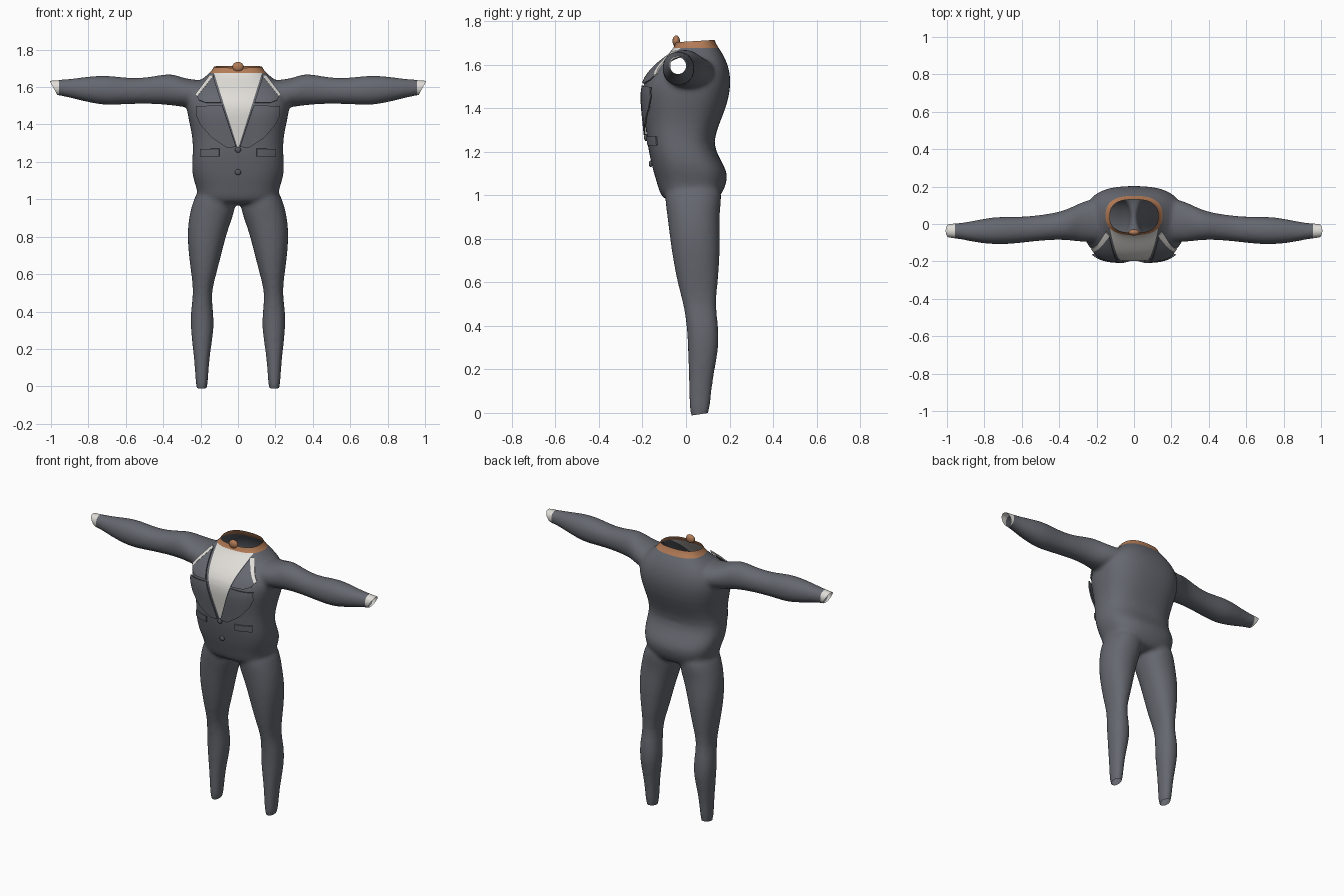
import bpy, bmesh, math
from mathutils import Vector
from mathutils.bvhtree import BVHTree

cube = bpy.data.objects.get("Cube")
if cube:
    bpy.data.objects.remove(cube)


def material(name, rgb):
    m = bpy.data.materials.new(name)
    m.use_nodes = True
    m.diffuse_color = (*rgb, 1)
    bsdf = m.node_tree.nodes["Principled BSDF"]
    bsdf.inputs["Base Color"].default_value = (*rgb, 1)
    bsdf.inputs["Roughness"].default_value = 0.8
    return m


SUIT = material("suit grey", (0.13, 0.138, 0.16))
SHIRT = material("shirt white", (0.75, 0.73, 0.69))
SKIN = material("skin tan", (0.45, 0.2, 0.095))
BUTTON = material("button dark grey", (0.09, 0.095, 0.11))


def add_object(name, bm, mats, smooth=True):
    me = bpy.data.meshes.new(name)
    bm.to_mesh(me)
    bm.free()
    for m in mats:
        me.materials.append(m)
    for p in me.polygons:
        p.use_smooth = smooth
    ob = bpy.data.objects.new(name, me)
    bpy.context.scene.collection.objects.link(ob)
    return ob


def loft(bm, rings, place, power, n=24):
    """Closed tube through rings of (position, a min, a max, b min, b max)."""
    loops = []
    for pos, a0, a1, b0, b1 in rings:
        loop = []
        for i in range(n):
            t = math.tau * i / n
            c, s = math.cos(t), math.sin(t)
            u = math.copysign(abs(c) ** (2 / power), c)
            v = math.copysign(abs(s) ** (2 / power), s)
            loop.append(bm.verts.new(place(pos, (a0 + a1 + (a1 - a0) * u) / 2,
                                           (b0 + b1 + (b1 - b0) * v) / 2)))
        loops.append(loop)
    for lo, hi in zip(loops, loops[1:]):
        for i in range(n):
            j = (i + 1) % n
            bm.faces.new((lo[i], lo[j], hi[j], hi[i]))
    bm.faces.new(loops[0][::-1])
    bm.faces.new(loops[-1])


# Torso: height, half width, front, back
torso = [(0.97, .17, -.09, .13), (1.0, .215, -.12, .165), (1.06, .222, -.135, .19),
         (1.11, .242, -.152, .192), (1.17, .25, -.165, .155), (1.24, .243, -.18, .122),
         (1.33, .243, -.188, .155), (1.42, .265, -.2, .192), (1.5, .28, -.205, .207),
         (1.56, .27, -.175, .204), (1.61, .235, -.125, .19), (1.65, .185, -.08, .17),
         (1.685, .14, -.05, .145), (1.72, .122, -.043, .125), (1.8, .12, -.04, .12)]
# Leg: height, inner, outer, front, back
leg = [(1.08, .03, .2, -.09, .15), (1.0, .01, .238, -.1, .168), (.93, .018, .258, -.09, .155),
       (.85, .05, .27, -.08, .155), (.75, .078, .27, -.068, .158), (.6, .115, .25, -.042, .148),
       (.5, .145, .236, -.012, .135), (.4, .131, .255, .003, .15), (.3, .128, .253, .009, .152),
       (.2, .146, .241, .011, .132), (.1, .157, .23, .014, .116), (-.06, .164, .224, .015, .105)]
# Arm: side position, front, back, bottom, top
arm = [(.12, -.09, .13, 1.5, 1.64), (.22, -.1, .14, 1.49, 1.636), (.3, -.095, .11, 1.493, 1.65),
       (.36, -.085, .075, 1.503, 1.678), (.45, -.085, .055, 1.51, 1.657),
       (.55, -.095, .042, 1.51, 1.645), (.65, -.107, .038, 1.505, 1.657),
       (.72, -.11, .04, 1.503, 1.664), (.8, -.106, .03, 1.518, 1.657),
       (.88, -.092, .012, 1.538, 1.646), (.96, -.075, .002, 1.558, 1.638),
       (1.06, -.072, 0, 1.562, 1.635)]

bm = bmesh.new()
loft(bm, [(z, -w, w, f, b) for z, w, f, b in torso], lambda p, a, b: (a, b, p), 2.6)
for side in (1, -1):
    loft(bm, leg, lambda p, a, b: (side * a, b, p), 2.2)
    loft(bm, arm, lambda p, a, b: (side * p, a, b), 2.1)
bmesh.ops.recalc_face_normals(bm, faces=bm.faces)
suit = add_object("suit", bm, [])

# Fuse limbs and torso into one smooth skin
suit.modifiers.new("round", 'SUBSURF').levels = 1
fuse = suit.modifiers.new("fuse", 'REMESH')
fuse.mode = 'VOXEL'
fuse.voxel_size = 0.011
blend = suit.modifiers.new("blend", 'SMOOTH')
blend.factor = 0.5
blend.iterations = 8
graph = bpy.context.evaluated_depsgraph_get()
fused = bpy.data.meshes.new_from_object(suit.evaluated_get(graph))
suit.modifiers.clear()

bm = bmesh.new()
bm.from_mesh(fused)
surface = BVHTree.FromBMesh(bm)


def cut(co, no, keep=lambda c: True, remove=False):
    faces = [f for f in bm.faces if keep(f.calc_center_median())]
    edges = {e for f in faces for e in f.edges}
    verts = {v for f in faces for v in f.verts}
    bmesh.ops.bisect_plane(bm, geom=[*faces, *edges, *verts], plane_co=co,
                           plane_no=no, clear_outer=remove)


# Open the neck, sleeves and trouser ends, and cut the colour borders
NECK, V_LOW, V_TOP, V_WIDE, CUFF = 1.676, 1.27, 1.68, 0.13, 0.957
cut((0, .1, 1.712), (0, -.06, 1), remove=True)
cut((0, .105, 0), (0, .15, -1), remove=True)
cut((0, 0, NECK), (0, 0, 1), lambda c: abs(c.x) < .25)
for side in (1, -1):
    cut((side, 0, 1.62), (side, 0, -.55), lambda c: side * c.x > .9, True)
    cut((side * CUFF, 0, 0), (side, 0, 0), lambda c: side * c.x > .9)
    cut((0, 0, V_LOW), (side * (V_TOP - V_LOW), 0, -V_WIDE),
        lambda c: c.y < .02 and c.z > 1.2 and abs(c.x) < .25)

for f in bm.faces:
    c = f.calc_center_median()
    in_v = abs(c.x) < (c.z - V_LOW) * V_WIDE / (V_TOP - V_LOW)
    if c.z > NECK and abs(c.x) < .25:
        f.material_index = 2
    elif abs(c.x) > CUFF or (c.y < .02 and in_v):
        f.material_index = 1
    f.smooth = True
bm.to_mesh(suit.data)
bm.free()
for m in (SUIT, SHIRT, SKIN):
    suit.data.materials.append(m)


def plate(name, outline, mat, gap, lift=0.0, thick=0.007):
    """Flat cloth piece draped over the front, from an x, z outline."""
    for side, label in ((1, "left"), (-1, "right")):
        pb = bmesh.new()
        pb.faces.new([pb.verts.new((side * x, 0, z)) for x, z in outline])
        bmesh.ops.triangulate(pb, faces=pb.faces)
        bmesh.ops.subdivide_edges(pb, edges=pb.edges, cuts=5, use_grid_fill=True)
        for v in pb.verts:
            hit = surface.ray_cast(Vector((v.co.x, -1, v.co.z)), Vector((0, 1, 0)))[0]
            if hit:
                v.co.y = hit.y - gap - lift * max(abs(v.co.x) - .08, 0)
        bmesh.ops.recalc_face_normals(pb, faces=pb.faces)
        if sum(f.normal.y for f in pb.faces) > 0:
            bmesh.ops.reverse_faces(pb, faces=pb.faces)
        ob = add_object(f"{label}_{name}", pb, [mat])
        solid = ob.modifiers.new("thickness", 'SOLIDIFY')
        solid.thickness = thick
        solid.offset = 0
        edge = ob.modifiers.new("edges", 'EDGE_SPLIT')
        edge.split_angle = math.radians(40)


# Lapels, collar flaps, shirt collar edges and pocket flaps
plate("lapel", [(.01, 1.28), (.06, 1.276), (.14, 1.33), (.2, 1.4), (.222, 1.45),
                (.222, 1.498), (.16, 1.5), (.085, 1.505)], SUIT, .01, .1)
plate("collar_flap", [(.088, 1.515), (.17, 1.515), (.208, 1.53), (.218, 1.55),
                      (.132, 1.655)], SUIT, .012, .1)
plate("shirt_collar", [(.128, 1.66), (.218, 1.548), (.228, 1.56), (.15, 1.662)],
      SHIRT, .014, .1)
plate("pocket_flap", [(.1, 1.23), (.2, 1.23), (.2, 1.27), (.1, 1.27)], SUIT, .006)


def ball(name, co, size, mat):
    b = bmesh.new()
    bmesh.ops.create_uvsphere(b, u_segments=16, v_segments=10, radius=1)
    for v in b.verts:
        v.co = Vector(co) + Vector(a * s for a, s in zip(v.co, size))
    add_object(name, b, [mat])


# Jacket buttons and throat
for name, z in (("upper_button", 1.265), ("lower_button", 1.145)):
    hit = surface.ray_cast(Vector((0, -1, z)), Vector((0, 1, 0)))[0]
    ball(name, (0, hit.y - .004, z), (.016, .009, .016), BUTTON)
ball("throat", (0, -.045, 1.708), (.03, .017, .027), SKIN)
